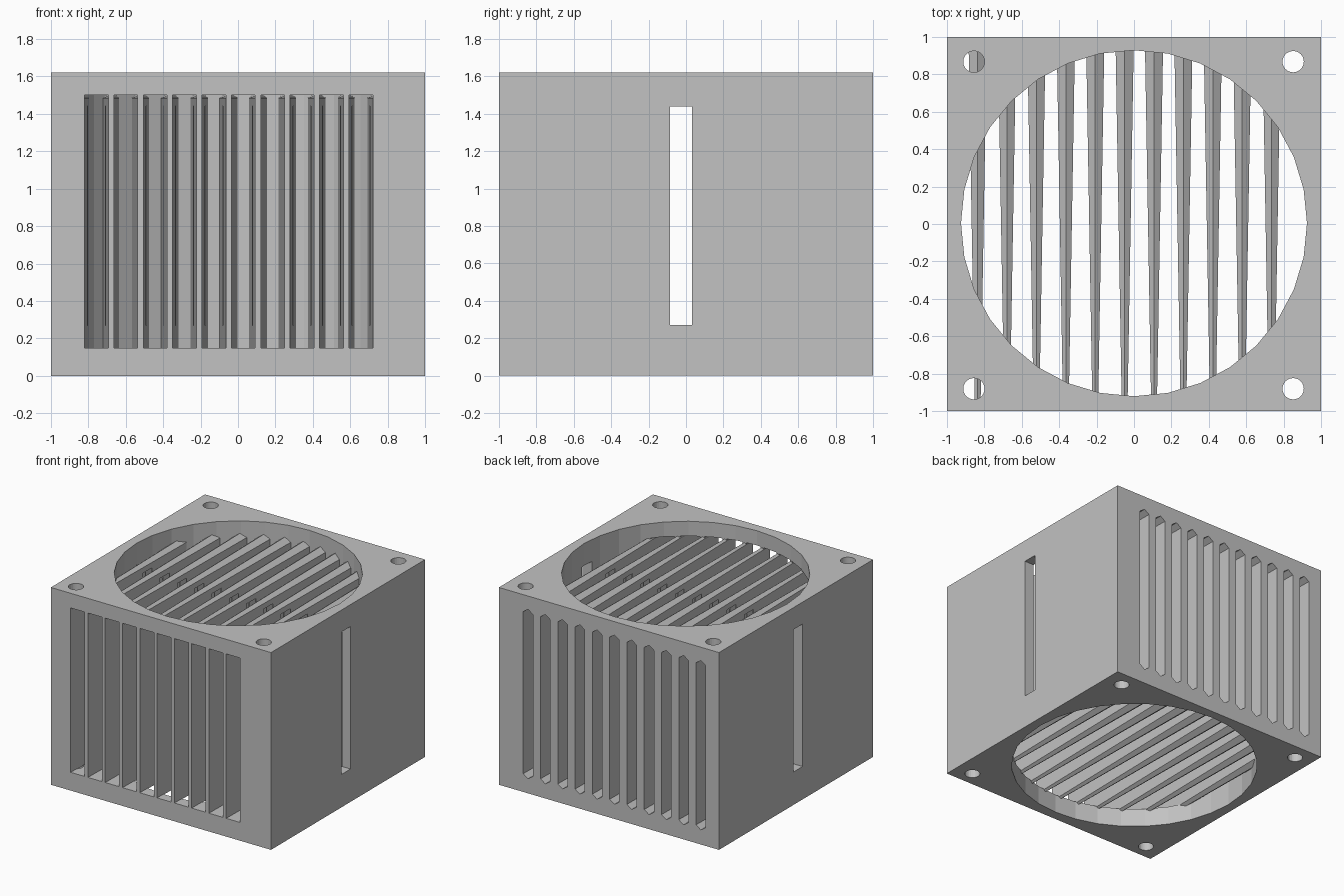
import bpy, bmesh, math

if "Cube" in bpy.data.objects:
    bpy.data.objects.remove(bpy.data.objects["Cube"])

H = 1.62
PITCH = 0.157
FINS = [0.735 - PITCH * k for k in range(11)]
GAPS = [FINS[k] - PITCH / 2 for k in range(10)]

grey = bpy.data.materials.new("light_grey")
grey.diffuse_color = (0.54, 0.54, 0.54, 1)
grey.use_nodes = True
grey.node_tree.nodes["Principled BSDF"].inputs["Base Color"].default_value = grey.diffuse_color


def finish(name, bm):
    bmesh.ops.recalc_face_normals(bm, faces=bm.faces)
    me = bpy.data.meshes.new(name)
    bm.to_mesh(me)
    bm.free()
    me.materials.append(grey)
    ob = bpy.data.objects.new(name, me)
    bpy.context.scene.collection.objects.link(ob)
    return ob


def prism(bm, x, y0, y1, w0, w1, z0, z1, p0=0, p1=0):
    """Bar along y, width w0 to w1, with optional ridges p0, p1 above and below."""
    rings = []
    for y, w, p in ((y0, w0, p0), (y1, w1, p1)):
        h = w / 2
        pts = [(x - h, z0), (x + h, z0), (x + h, z1), (x - h, z1)]
        if p0 or p1:
            pts.insert(1, (x, z0 - p))
            pts.insert(4, (x, z1 + p))
        rings.append([bm.verts.new((a, y, b)) for a, b in pts])
    n = len(rings[0])
    bm.faces.new(rings[0])
    bm.faces.new(rings[1])
    for i in range(n):
        j = (i + 1) % n
        bm.faces.new((rings[0][i], rings[0][j], rings[1][j], rings[1][i]))


def cylinder(bm, x, y, r, seg):
    pts = [(x + r * math.sin(2 * math.pi * i / seg),
            y + r * math.cos(2 * math.pi * i / seg)) for i in range(seg)]
    lo = [bm.verts.new((a, b, -0.1)) for a, b in pts]
    hi = [bm.verts.new((a, b, H + 0.1)) for a, b in pts]
    bm.faces.new(lo)
    bm.faces.new(hi)
    for i in range(seg):
        j = (i + 1) % seg
        bm.faces.new((lo[i], lo[j], hi[j], hi[i]))


def cut(target, cutter):
    cutter.hide_render = True
    m = target.modifiers.new("cut", 'BOOLEAN')
    m.operation = 'DIFFERENCE'
    m.solver = 'EXACT'
    m.object = cutter
    bpy.context.view_layer.objects.active = target
    bpy.ops.object.modifier_apply(modifier=m.name)


# square housing
bm = bmesh.new()
prism(bm, 0, -1, 1, 2, 2, 0, H)
housing = finish("housing", bm)

# hollow wedge fins, widening toward the back
bm = bmesh.new()
for x in FINS:
    prism(bm, x, -0.995, 0.985, 0.030, 0.098, 0.145, 1.485, 0.012, 0.035)
fins = finish("fins", bm)

# round air passage and four screw holes
bm = bmesh.new()
cylinder(bm, 0, 0.004, 0.924, 32)
for x in (-0.855, 0.85):
    for y in (-0.88, 0.867):
        cylinder(bm, x, y, 0.057, 24)
bores = finish("bore_cutter", bm)

# front openings between the fins
bm = bmesh.new()
for x in GAPS:
    prism(bm, x, -1.05, 0, 0.127, 0.127, 0.15, 1.5)
gaps = finish("front_slot_cutter", bm)

# back openings leading into the fins
bm = bmesh.new()
for x in FINS:
    prism(bm, x, -0.9, 1.03, 0.022, 0.088, 0.15, 1.48, 0.010, 0.031)
ducts = finish("back_slot_cutter", bm)

# narrow slot right through both sides
bm = bmesh.new()
prism(bm, 0, -0.085, 0.032, 2.2, 2.2, 0.27, 1.44)
side = finish("side_slot_cutter", bm)

for c in (bores, gaps, ducts, side):
    cut(housing, c)
for c in (ducts, side):
    cut(fins, c)
for c in (bores, gaps, ducts, side):
    bpy.data.objects.remove(c)
